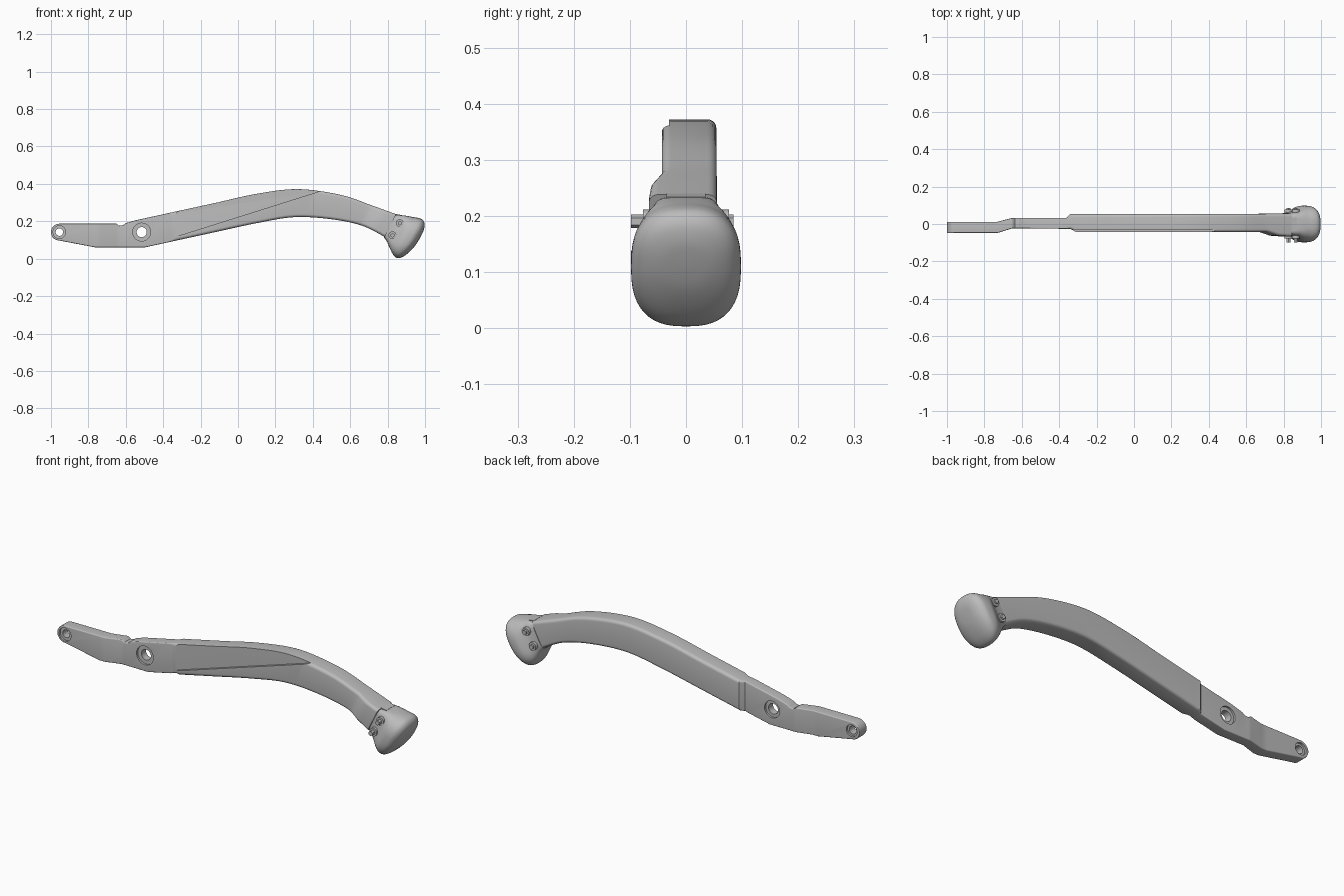
import bpy, bmesh, math
from mathutils import Vector, Matrix

if "Cube" in bpy.data.objects:
    bpy.data.objects.remove(bpy.data.objects["Cube"], do_unlink=True)

grey = bpy.data.materials.new("satin grey")
grey.use_nodes = True
grey.diffuse_color = (0.5, 0.5, 0.5, 1)
grey.node_tree.nodes["Principled BSDF"].inputs["Base Color"].default_value = (0.5, 0.5, 0.5, 1)


def finish(bm, name):
    bmesh.ops.recalc_face_normals(bm, faces=bm.faces)
    mesh = bpy.data.meshes.new(name)
    bm.to_mesh(mesh)
    bm.free()
    mesh.materials.append(grey)
    ob = bpy.data.objects.new(name, mesh)
    bpy.context.collection.objects.link(ob)
    return ob


def activate(ob):
    bpy.ops.object.select_all(action='DESELECT')
    ob.select_set(True)
    bpy.context.view_layer.objects.active = ob


def smooth(ob, degrees=30):
    activate(ob)
    bpy.ops.object.shade_smooth_by_angle(angle=math.radians(degrees))


def loft(name, rings):
    bm = bmesh.new()
    loops = [[bm.verts.new(p) for p in ring] for ring in rings]
    n = len(loops[0])
    for a, b in zip(loops, loops[1:]):
        for i in range(n):
            j = (i + 1) % n
            bm.faces.new((a[i], a[j], b[j], b[i]))
    bm.faces.new(loops[0])
    bm.faces.new(loops[-1])
    return finish(bm, name)


def lookup(table, x):
    for (xa, ya), (xb, yb) in zip(table, table[1:]):
        if x <= xb:
            return ya + (yb - ya) * max(0, (x - xa) / (xb - xa))
    return table[-1][1]


def spline(keys, steps):
    """Smooth interpolation through tuples of numbers."""
    out = []
    for i in range(len(keys) - 1):
        p0, p1, p2, p3 = (keys[max(0, min(len(keys) - 1, i + k))] for k in (-1, 0, 1, 2))
        for s in range(steps):
            t = s / steps
            out.append(tuple(b + t * (c - a) / 2 + t * t * (a - 2.5 * b + 2 * c - d / 2)
                             + t ** 3 * (1.5 * (b - c) + (d - a) / 2)
                             for a, b, c, d in zip(p0, p1, p2, p3)))
    return out + [keys[-1]]


def rod(name, x, z, radius, y0, y1, sides=32):
    bm = bmesh.new()
    bmesh.ops.create_cone(bm, cap_ends=True, segments=sides, radius1=radius, radius2=radius,
                          depth=abs(y1 - y0),
                          matrix=Matrix.Translation((x, (y0 + y1) / 2, z))
                          @ Matrix.Rotation(math.pi / 2, 4, 'X'))
    return finish(bm, name)


def cut(ob, cutter):
    activate(ob)
    mod = ob.modifiers.new("cut", 'BOOLEAN')
    mod.operation = 'DIFFERENCE'
    mod.solver = 'EXACT'
    mod.object = cutter
    bpy.ops.object.modifier_apply(modifier=mod.name)
    bpy.data.objects.remove(cutter, do_unlink=True)


# Arm outline: straight link, then a swept, curved beam
END_X, PIVOT_X, HOLE_Z, TIP = -0.955, -0.515, 0.142, 0.045
top = [(END_X, 0.187), (-0.65, 0.187), (-0.635, 0.177), (-0.615, 0.179), (-0.6, 0.19),
       (-0.55, 0.205), (-0.1, 0.303)]
bottom = [(END_X, 0.097), (-0.76, 0.06), (-0.5, 0.06), (-0.1, 0.147)]
front = [(-0.73, -0.048), (-0.65, -0.023), (-0.34, -0.026), (-0.31, -0.043), (0.69, -0.043),
         (0.75, -0.063), (0.8, -0.066)]
back = [(-0.73, 0.012), (-0.65, 0.033), (-0.36, 0.033), (-0.34, 0.053), (0.8, 0.055)]
corner = [(-0.37, 0.005), (-0.33, 0.016)]

sections = []
for k in range(8):
    a = math.pi * (0.06 + 0.44 * k / 8)
    x, h = END_X - TIP * math.cos(a), TIP * math.sin(a)
    sections.append((x, HOLE_Z + h, x, HOLE_Z - h))
breaks = {x for t in (top, bottom, front, back, corner) for x, _ in t if x < -0.1}
sections += [(x, lookup(top, x), x, lookup(bottom, x)) for x in sorted(breaks)]
sections += spline([(-0.1, 0.303, -0.1, 0.147), (0.1, 0.347, 0.1, 0.19),
                    (0.32, 0.372, 0.3, 0.222), (0.55, 0.341, 0.5, 0.211),
                    (0.72, 0.283, 0.665, 0.176), (0.845, 0.238, 0.785, 0.116)], 8)


def arm_ring(section):
    xt, zt, xb, zb = section
    hi, lo = Vector((xt, 0, zt)), Vector((xb, 0, zb))
    mid, up, h = (hi + lo) / 2, (hi - lo).normalized(), (hi - lo).length / 2
    y0, y1 = lookup(front, mid.x), lookup(back, mid.x)
    w, yc = (y1 - y0) / 2, (y0 + y1) / 2
    r = min(lookup(corner, mid.x), h * 0.8)
    ring = []
    for q, (su, sv) in enumerate([(1, 1), (-1, 1), (-1, -1), (1, -1)]):
        for k in range(6):
            a = math.pi / 2 * (q + k / 5)
            u = su * (h - r) + r * math.cos(a)
            v = sv * (w - r) + r * math.sin(a)
            ring.append(mid + up * u + Vector((0, yc + v, 0)))
    return ring


arm = loft("arm", [arm_ring(s) for s in sections])

# Shallow recess above the diagonal line on the front
recess = loft("recess_cutter", [[(x, y, z) for x, z in ((-0.4, 0.097), (0.6, 0.412), (-0.4, 0.5))]
                                for y in (-0.2, -0.03)])
cut(arm, recess)

# Counterbored mounting holes
for x, bore, rim, y0, y1 in ((END_X, 0.02, 0.034, -0.048, 0.012),
                             (PIVOT_X, 0.027, 0.048, -0.024, 0.033)):
    cut(arm, rod("bore_cutter", x, HOLE_Z, bore, -0.2, 0.2))
    cut(arm, rod("front_rim_cutter", x, HOLE_Z, rim, -0.2, y0 + 0.01))
    cut(arm, rod("back_rim_cutter", x, HOLE_Z, rim * 0.9, y1 - 0.01, 0.2))
smooth(arm)

# Rounded end cap: lower x, z, upper x, z, half width, squareness
cap_keys = [(0.78, 0.114, 0.842, 0.234, 0.058, 5), (0.797, 0.09, 0.868, 0.233, 0.062, 5),
            (0.812, 0.055, 0.895, 0.23, 0.07, 4), (0.834, 0.015, 0.935, 0.223, 0.094, 2.7),
            (0.858, 0.003, 0.967, 0.217, 0.098, 2.6), (0.888, 0.014, 0.988, 0.207, 0.094, 2.5),
            (0.92, 0.04, 0.998, 0.185, 0.077, 2.4), (0.949, 0.072, 0.993, 0.153, 0.047, 2.2),
            (0.97, 0.105, 0.979, 0.122, 0.01, 2)]


def cap_ring(key):
    xb, zb, xt, zt, w, power = key
    lo, hi = Vector((xb, 0, zb)), Vector((xt, 0, zt))
    ring = []
    for k in range(48):
        c, s = math.cos(math.tau * k / 48), math.sin(math.tau * k / 48)
        u = math.copysign(abs(c) ** (2 / power), c)
        v = math.copysign(abs(s) ** (2 / power), s)
        ring.append((lo + hi) / 2 + (hi - lo) / 2 * u + Vector((0, w * v, 0)))
    return ring


smooth(loft("end_cap", [cap_ring(k) for k in spline(cap_keys, 4)]), 40)

# Bolts through both sides of the cap neck
for label, x, z in (("upper", 0.865, 0.19), ("lower", 0.826, 0.125)):
    for side, s, tip in (("front", -1, 0.098), ("back", 1, 0.085)):
        smooth(rod(f"{label}_{side}_washer", x, z, 0.021, s * 0.04, s * 0.077))
        rod(f"{label}_{side}_nut", x, z, 0.012, s * 0.07, s * tip, 6)

# Small locating tab across the top of the joint
bm = bmesh.new()
bmesh.ops.create_cube(bm, size=1, matrix=Matrix.Translation((0.856, 0, 0.23))
                      @ Matrix.Rotation(0.2, 4, 'Y') @ Matrix.Diagonal((0.03, 0.07, 0.014, 1)))
finish(bm, "joint_tab")
